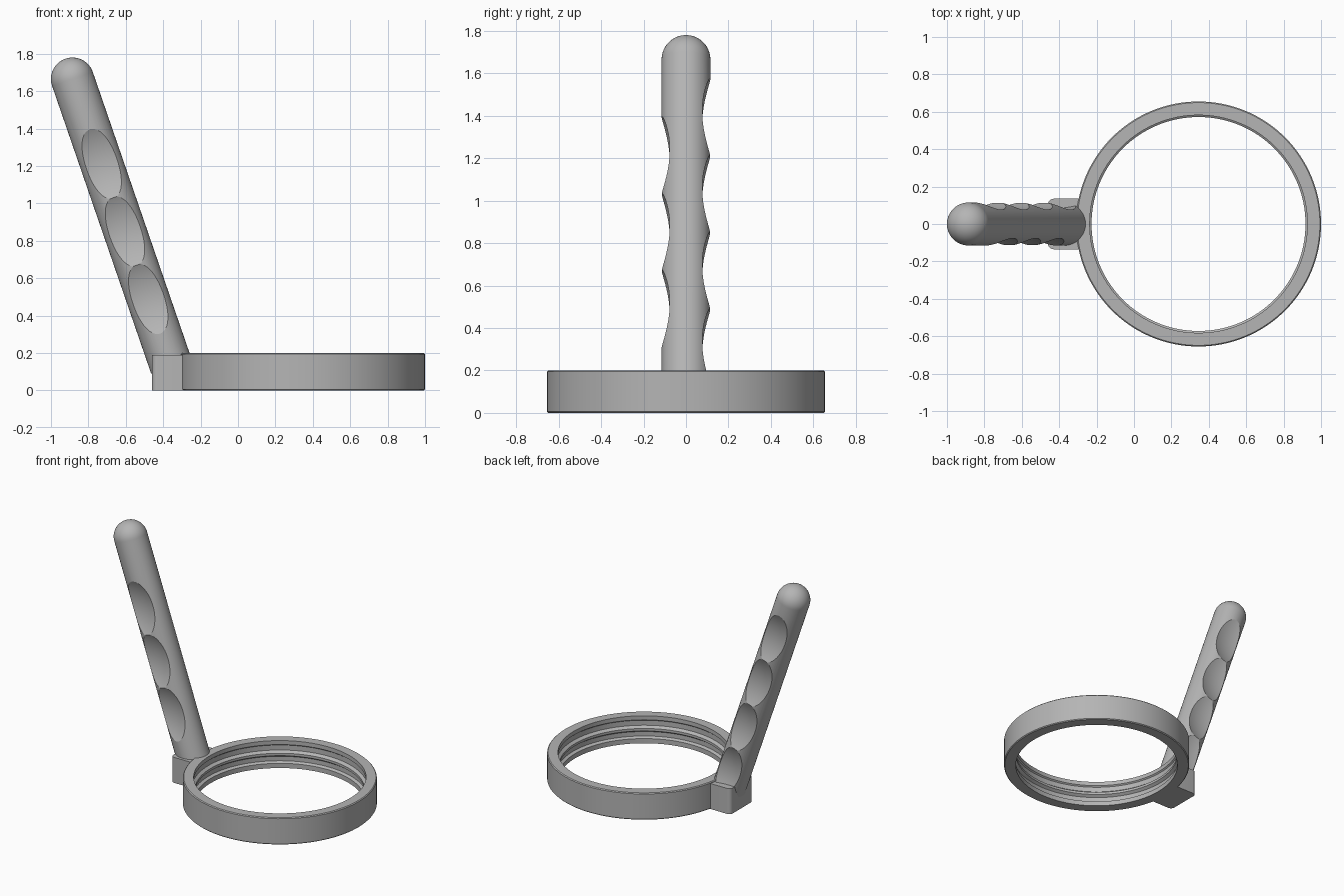
import bpy, bmesh, math
from mathutils import Vector, Matrix

if "Cube" in bpy.data.objects:
    bpy.data.objects.remove(bpy.data.objects["Cube"], do_unlink=True)

GREY = (0.46, 0.46, 0.46, 1)
mat = bpy.data.materials.new("plain grey")
mat.use_nodes = True
mat.diffuse_color = GREY
mat.node_tree.nodes["Principled BSDF"].inputs["Base Color"].default_value = GREY


def add_object(name, bm):
    bmesh.ops.recalc_face_normals(bm, faces=bm.faces)
    mesh = bpy.data.meshes.new(name)
    bm.to_mesh(mesh)
    bm.free()
    mesh.materials.append(mat)
    obj = bpy.data.objects.new(name, mesh)
    bpy.context.collection.objects.link(obj)
    return obj


def lathe(name, profile, steps, closed=False):
    """Spin an (r, z) profile around the z axis."""
    bm = bmesh.new()
    verts = [bm.verts.new((r, 0, z)) for r, z in profile]
    edges = [bm.edges.new(p) for p in zip(verts, verts[1:])]
    if closed:
        edges.append(bm.edges.new((verts[-1], verts[0])))
    bmesh.ops.spin(bm, geom=verts + edges, cent=(0, 0, 0), axis=(0, 0, 1),
                   angle=math.tau, steps=steps, use_merge=True)
    bmesh.ops.remove_doubles(bm, verts=bm.verts, dist=1e-5)
    return add_object(name, bm)


def finish(obj, angle=30):
    bpy.ops.object.select_all(action="DESELECT")
    obj.select_set(True)
    bpy.context.view_layer.objects.active = obj
    for mod in list(obj.modifiers):
        bpy.ops.object.modifier_apply(modifier=mod.name)
    bpy.ops.object.shade_smooth_by_angle(angle=math.radians(angle))


# Ring with softened outer edges and a grooved inner wall
OUT, H, B = 0.655, 0.2, 0.006
ring = lathe("ring", [
    (OUT - B, 0), (OUT, B), (OUT, H - B), (OUT - B, H),
    (0.582, H), (0.582, 0.17), (0.592, 0.162), (0.592, 0.125),
    (0.572, 0.11), (0.572, 0.092), (0.592, 0.078), (0.592, 0.045),
    (0.572, 0.035), (0.572, 0)], 128, closed=True)
ring.location.x = 0.345
finish(ring)

# Mounting block with rounded outer corners
bm = bmesh.new()
bmesh.ops.create_cube(bm, size=1)
bmesh.ops.scale(bm, vec=(0.19, 0.27, 0.19), verts=bm.verts)
corners = [e for e in bm.edges if all(v.co.x < 0 for v in e.verts)
           and abs(e.verts[0].co.z - e.verts[1].co.z) > 0.1]
bmesh.ops.bevel(bm, geom=corners, offset=0.03, segments=6, profile=0.5,
                affect="EDGES")
block = add_object("mounting_block", bm)
block.location = (-0.365, 0, 0.095)
finish(block)

# Leaning round handle, origin at the centre of its domed tip
R, LENGTH = 0.115, 1.626
dome = [(R * math.cos(a), R * math.sin(a))
        for a in (math.pi / 2 * i / 16 for i in range(16))]
handle = lathe("handle", [(0, -LENGTH), (R, -LENGTH)] + dome + [(0, R)], 64)
lean = Matrix.Translation((-0.885, 0, 1.665)) @ Matrix.Rotation(math.radians(-19), 4, "Y")
handle.matrix_world = lean

# Finger hollows: three on the front, four staggered on the back
cutters = []
for side, first, count in ((-1, 0.48, 3), (1, 0.29, 4)):
    for i in range(count):
        bm = bmesh.new()
        bmesh.ops.create_uvsphere(bm, u_segments=96, v_segments=64, radius=0.432)
        cutter = add_object("finger_cutter", bm)
        cutter.matrix_world = lean @ Matrix.Translation(
            Vector((0, side * 0.5, -first - 0.382 * i)))
        cutter.hide_render = True
        cutters.append(cutter)
        mod = handle.modifiers.new("hollow", "BOOLEAN")
        mod.operation = "DIFFERENCE"
        mod.solver = "EXACT"
        mod.object = cutter
bpy.context.view_layer.update()
finish(handle, 20)
for cutter in cutters:
    bpy.data.objects.remove(cutter, do_unlink=True)
